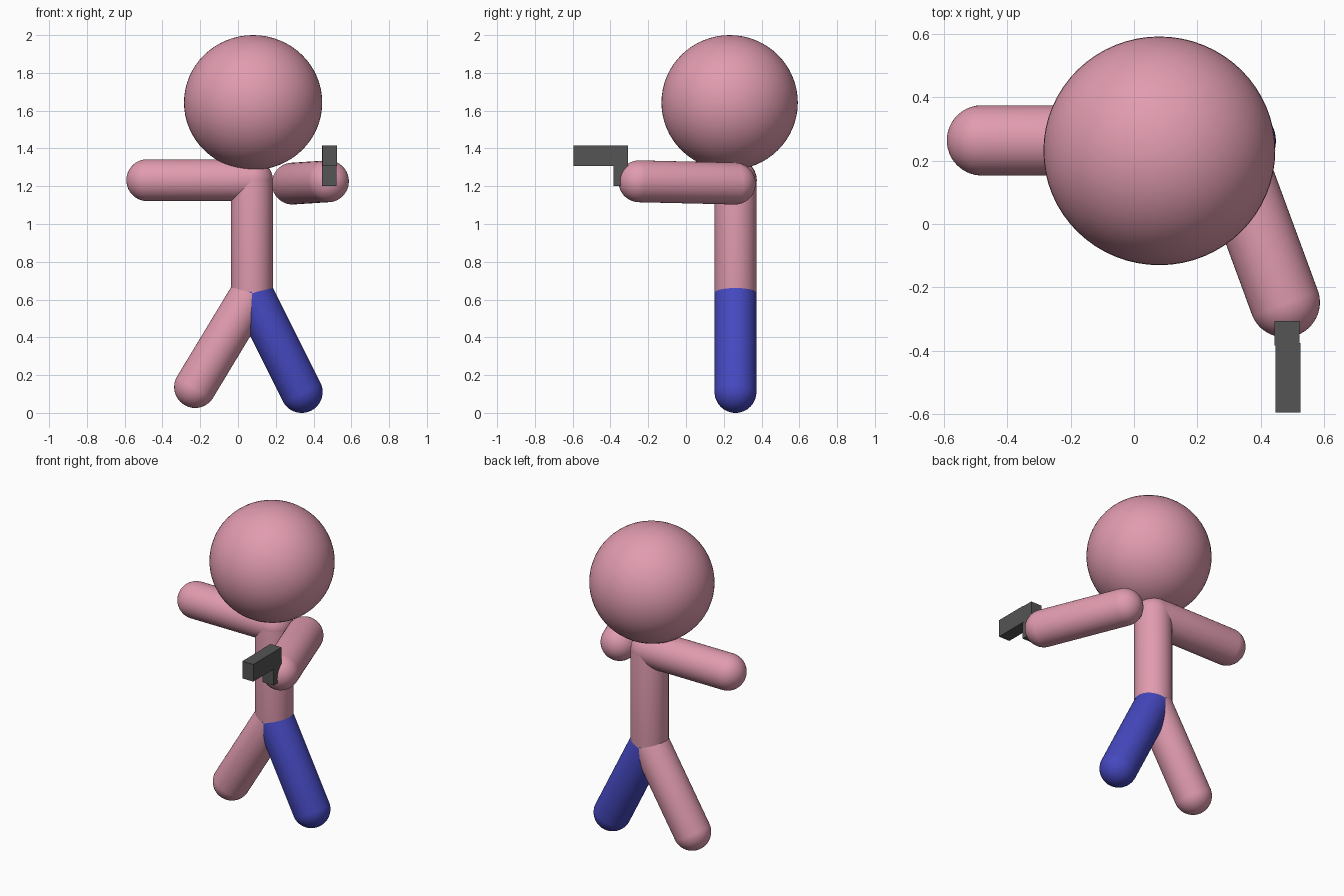
import bpy, bmesh
from mathutils import Vector, Matrix

if "Cube" in bpy.data.objects:
    bpy.data.objects.remove(bpy.data.objects["Cube"])


def material(name, rgb):
    m = bpy.data.materials.new(name)
    m.diffuse_color = (*rgb, 1)
    m.use_nodes = True
    m.node_tree.nodes["Principled BSDF"].inputs["Base Color"].default_value = m.diffuse_color
    return m


PINK = material("pink", (0.75, 0.33, 0.43))
BLUE = material("blue", (0.06, 0.065, 0.52))
GREY = material("dark grey", (0.09, 0.09, 0.09))


def add_object(name, bm, mat, smooth=True):
    me = bpy.data.meshes.new(name)
    bm.to_mesh(me)
    bm.free()
    me.materials.append(mat)
    for p in me.polygons:
        p.use_smooth = smooth
    ob = bpy.data.objects.new(name, me)
    bpy.context.collection.objects.link(ob)
    return ob


def capsule(name, a, b, mat, r=0.111):
    """Round-ended limb from a to b: an odd-ring sphere whose middle band is stretched."""
    a, b = Vector(a), Vector(b)
    bm = bmesh.new()
    bmesh.ops.create_uvsphere(bm, u_segments=48, v_segments=25, radius=r)
    upper = [v for v in bm.verts if v.co.z > 0]
    bmesh.ops.translate(bm, verts=upper, vec=(0, 0, (b - a).length))
    turn = (b - a).to_track_quat('Z', 'Y').to_matrix().to_4x4()
    bm.transform(Matrix.Translation(a) @ turn)
    return add_object(name, bm, mat)


def box(name, lo, hi, mat):
    lo, hi = Vector(lo), Vector(hi)
    bm = bmesh.new()
    bmesh.ops.create_cube(bm, size=1)
    bm.transform(Matrix.Translation((lo + hi) / 2) @ Matrix.Diagonal((*(hi - lo), 1)))
    return add_object(name, bm, mat, False)


# Head
bm = bmesh.new()
bmesh.ops.create_uvsphere(bm, u_segments=64, v_segments=32, radius=1)
bm.transform(Matrix.Translation((0.08, 0.231, 1.643)) @ Matrix.Diagonal((0.366, 0.361, 0.357, 1)))
add_object("head", bm, PINK)

# Body and limbs
NECK, HIP = (0.074, 0.262, 1.232), (0.074, 0.262, 0.635)
capsule("torso", HIP, NECK, PINK)
capsule("left_arm", NECK, (-0.48, 0.264, 1.232), PINK)
capsule("right_arm", (0.29, 0.258, 1.214), (0.476, -0.247, 1.226), PINK)
capsule("left_leg", HIP, (-0.227, 0.262, 0.137), PINK)
capsule("right_leg", HIP, (0.337, 0.262, 0.111), BLUE)

# Hand-held block with grip
box("barrel", (0.447, -0.595, 1.306), (0.525, -0.375, 1.416), GREY)
box("grip", (0.444, -0.384, 1.2), (0.522, -0.306, 1.415), GREY)
